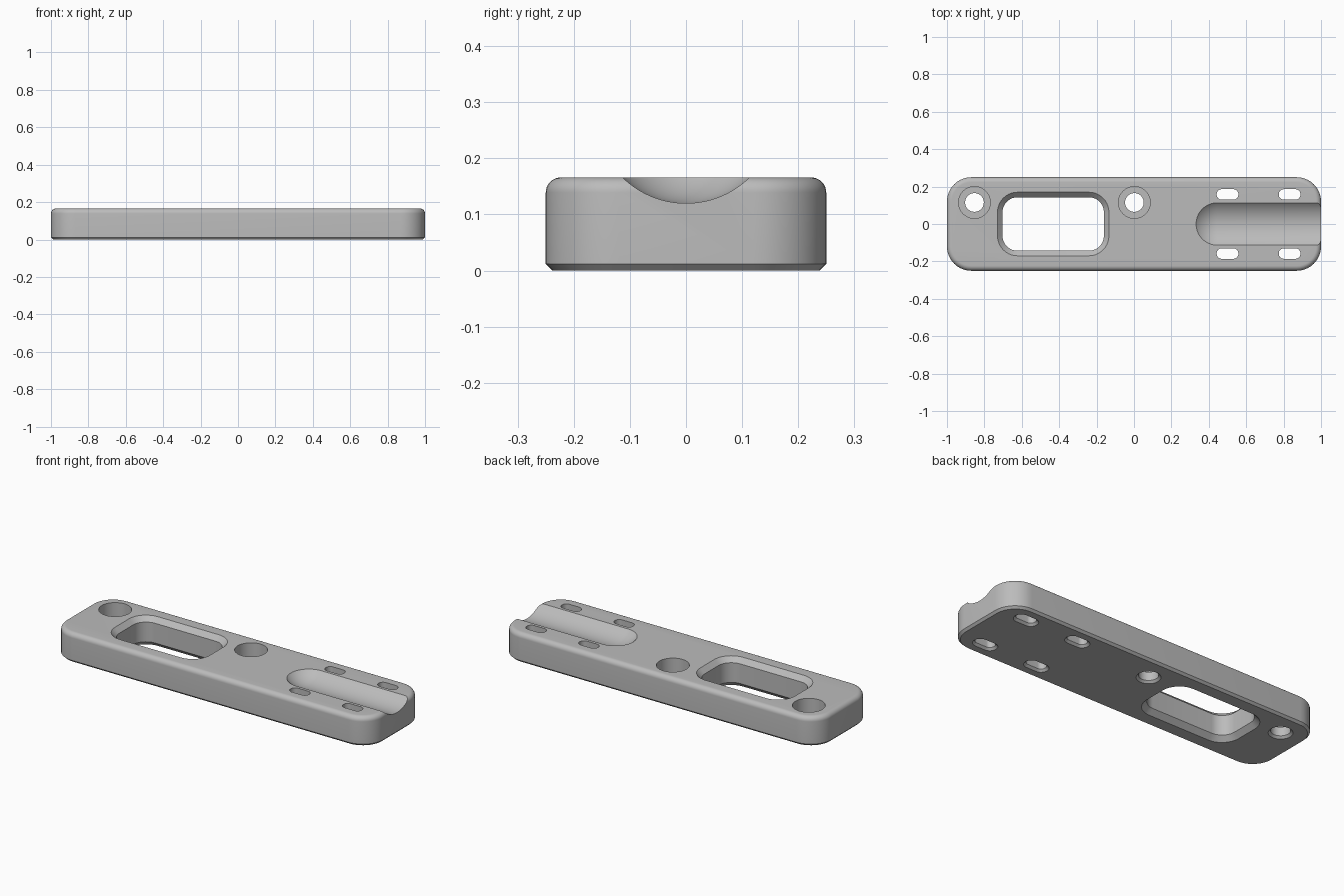
import bpy, bmesh
from math import sin, cos, pi, radians

cube = bpy.data.objects.get("Cube")
if cube:
    bpy.data.objects.remove(cube, do_unlink=True)

HEIGHT = 0.166
FILLET = 0.027
CHAMFER = 0.012

grey = bpy.data.materials.new("plain grey")
grey.use_nodes = True
colour = (0.5, 0.5, 0.5, 1)
grey.diffuse_color = colour
grey.node_tree.nodes["Principled BSDF"].inputs["Base Color"].default_value = colour


def outline(cx, cy, hx, hy, r, z, steps=10):
    """Rounded rectangle, counter-clockwise."""
    pts = []
    for i, (sx, sy) in enumerate([(1, 1), (-1, 1), (-1, -1), (1, -1)]):
        for k in range(steps + 1):
            a = (i + k / steps) * pi / 2
            pts.append((cx + sx * (hx - r) + r * cos(a),
                        cy + sy * (hy - r) + r * sin(a), z))
    return pts


def loft(name, rings):
    """Closed solid through a stack of equal rings."""
    bm = bmesh.new()
    loops = [[bm.verts.new(p) for p in ring] for ring in rings]
    n = len(loops[0])
    for low, high in zip(loops, loops[1:]):
        for i in range(n):
            j = (i + 1) % n
            bm.faces.new((low[i], low[j], high[j], high[i]))
    bm.faces.new(loops[0][::-1])
    bm.faces.new(loops[-1])
    bmesh.ops.remove_doubles(bm, verts=bm.verts, dist=1e-5)
    bmesh.ops.recalc_face_normals(bm, faces=bm.faces)
    mesh = bpy.data.meshes.new(name)
    bm.to_mesh(mesh)
    bm.free()
    mesh.materials.append(grey)
    obj = bpy.data.objects.new(name, mesh)
    bpy.context.collection.objects.link(obj)
    return obj


def pocket(name, cx, cy, hx, hy, r, levels):
    """Vertical cutter; levels are (z, outward offset) pairs."""
    return loft(name, [outline(cx, cy, hx + d, hy + d, r + d, z) for z, d in levels])


# Body: chamfered bottom edge, filleted top edge
levels = [(0, -CHAMFER), (CHAMFER, 0)]
for k in range(9):
    a = k / 8 * pi / 2
    levels.append((HEIGHT - FILLET + FILLET * sin(a), FILLET * (cos(a) - 1)))
body = pocket("mounting_plate", 0, 0, 1, 0.25, 0.13, levels)

cutters = []
E = 0.02  # overshoot past the faces
entry = [(-E, CHAMFER + E), (CHAMFER, 0)]

# Counterbored screw holes
for x in (-0.853, 0.002):
    floor = 0.06
    cutters.append(pocket("screw_hole_cutter", x, 0.115, 0.05, 0.05, 0.05,
                          entry + [(floor, 0), (floor, 0.035), (HEIGHT + E, 0.035)]))

# Window with chamfers on both faces
W = 0.027
cutters.append(pocket("window_cutter", -0.432, 0, 0.271, 0.143, 0.08,
                      [(-E, W + E), (W, 0), (HEIGHT - W, 0), (HEIGHT + E, W + E)]))

# Four strap slots
for x in (0.5, 0.832):
    for y in (-0.158, 0.158):
        cutters.append(pocket("slot_cutter", x, y, 0.058, 0.028, 0.027,
                              entry + [(HEIGHT + E, 0)]))

# Round-ended groove, open at the +x end
R, CX, CZ = 0.162, 0.445, 0.282


def groove_ring(x, r, n=96):
    return [(x, r * cos(2 * pi * i / n), CZ + r * sin(2 * pi * i / n)) for i in range(n)]


rings = []
for k in range(1, 25):
    a = k / 24 * pi / 2
    rings.append(groove_ring(CX - R * cos(a), R * sin(a)))
rings.append(groove_ring(1.1, R))
cutters.append(loft("groove_cutter", rings))

# Cut everything out of the body
bpy.ops.object.select_all(action='DESELECT')
bpy.context.view_layer.objects.active = body
body.select_set(True)
for cutter in cutters:
    cutter.hide_render = True
    mod = body.modifiers.new("cut", 'BOOLEAN')
    mod.operation = 'DIFFERENCE'
    mod.solver = 'EXACT'
    mod.object = cutter
    bpy.ops.object.modifier_apply(modifier=mod.name)
    bpy.data.objects.remove(cutter, do_unlink=True)

bpy.ops.object.shade_smooth_by_angle(angle=radians(30))
